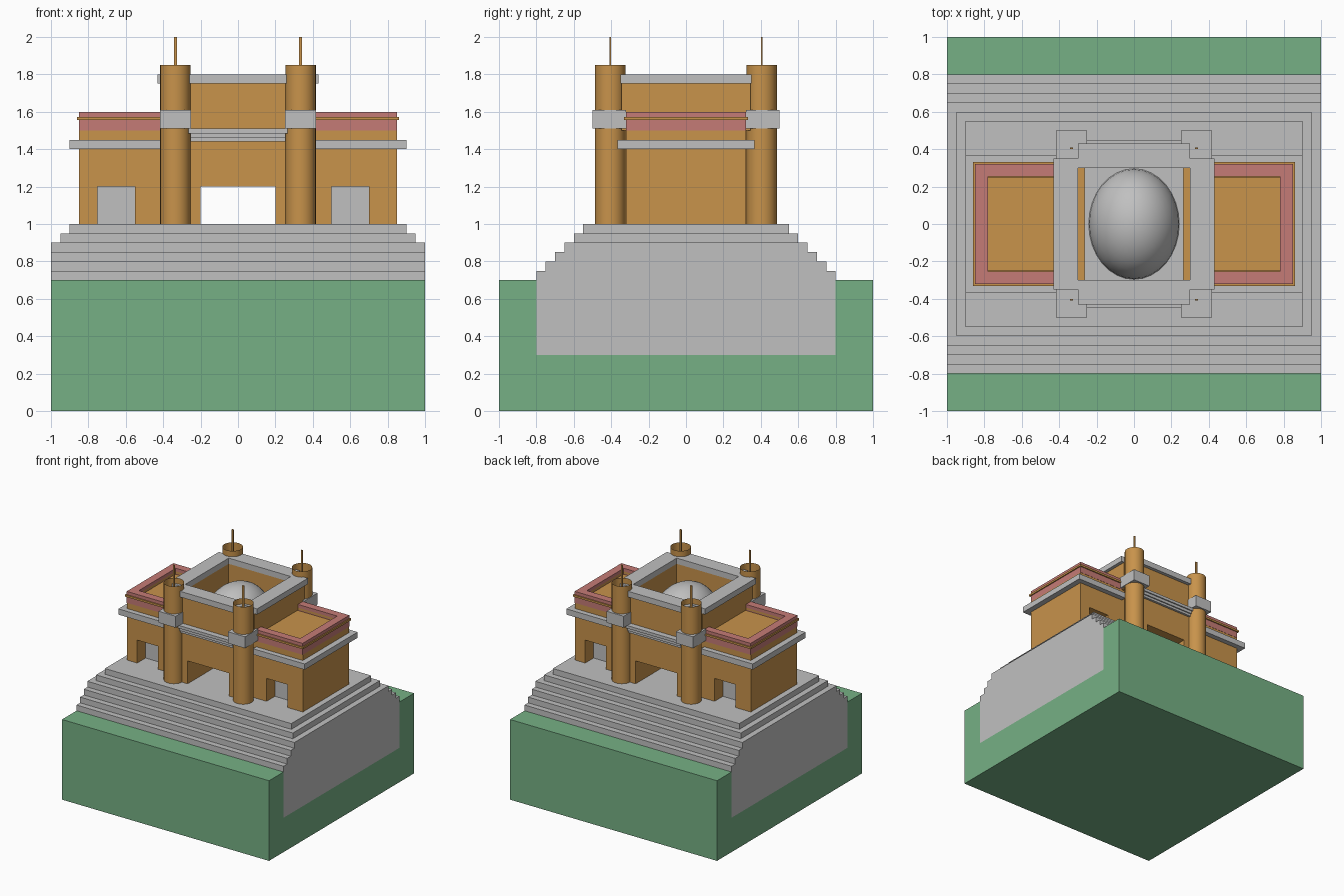
import bpy, bmesh, math
from mathutils import Matrix, Vector

cube = bpy.data.objects.get("Cube")
if cube:
    bpy.data.objects.remove(cube, do_unlink=True)


def material(name, rgb):
    lin = [(c / 255 / 12.92 if c < 11 else ((c / 255 + 0.055) / 1.055) ** 2.4) for c in rgb] + [1]
    m = bpy.data.materials.new(name)
    m.use_nodes = True
    m.diffuse_color = lin
    m.node_tree.nodes["Principled BSDF"].inputs["Base Color"].default_value = lin
    return m


STONE = material("grey stone", (192, 192, 192))
OCHRE = material("ochre plaster", (200, 147, 75))
GRASS = material("grass green", (118, 176, 133))
RED = material("terracotta red", (197, 123, 118))


def finish(name, bm, mat):
    bmesh.ops.recalc_face_normals(bm, faces=bm.faces)
    me = bpy.data.meshes.new(name)
    bm.to_mesh(me)
    bm.free()
    me.materials.append(mat)
    ob = bpy.data.objects.new(name, me)
    bpy.context.collection.objects.link(ob)
    return ob


def boxes(name, mat, *spans):
    """Boxes given as (x0, x1, y0, y1, z0, z1), joined in one object."""
    bm = bmesh.new()
    for x0, x1, y0, y1, z0, z1 in spans:
        mtx = (Matrix.Translation(((x0 + x1) / 2, (y0 + y1) / 2, (z0 + z1) / 2))
               @ Matrix.Diagonal((x1 - x0, y1 - y0, z1 - z0, 1)))
        bmesh.ops.create_cube(bm, size=1, matrix=mtx)
    return finish(name, bm, mat)


def prism(name, mat, points, axis, lo, hi):
    """Extrude a 2D outline along x, y or z."""
    bm = bmesh.new()
    place = {"x": lambda a, b: (lo, a, b), "y": lambda a, b: (a, lo, b), "z": lambda a, b: (a, b, lo)}[axis]
    face = bm.faces.new([bm.verts.new(place(a, b)) for a, b in points])
    ext = bmesh.ops.extrude_face_region(bm, geom=[face])
    move = Vector([(hi - lo) if axis == k else 0 for k in "xyz"])
    bmesh.ops.translate(bm, verts=[v for v in ext["geom"] if isinstance(v, bmesh.types.BMVert)], vec=move)
    return finish(name, bm, mat)


def turned_copy(ob, name):
    """Second copy, turned half way round the centre."""
    other = ob.copy()
    other.data = ob.data.copy()
    other.name = name
    other.data.transform(Matrix.Rotation(math.pi, 4, "Z"))
    bpy.context.collection.objects.link(other)


# Ground block with a trench that holds the stone base
prism("ground_block", GRASS, [(-1, 0), (1, 0), (1, 0.7), (0.8, 0.7), (0.8, 0.3),
                              (-0.8, 0.3), (-0.8, 0.7), (-1, 0.7)], "x", -1, 1)

# Stepped base: full-width stairs, then two smaller platforms
half = [(0.8, 0.3)]
for i in range(4):
    y, z = 0.8 - 0.05 * i, 0.75 + 0.05 * i
    half += [(y, z), (y - 0.05, z)] if i < 3 else [(y, z)]
prism("stepped_base", STONE, half + [(-y, z) for y, z in reversed(half)], "x", -1, 1)
boxes("lower_platform", STONE, (-0.95, 0.95, -0.6, 0.6, 0.9, 0.95))
boxes("upper_platform", STONE, (-0.9, 0.9, -0.55, 0.55, 0.95, 1.0))

# Central hall with a passage right through it
prism("central_hall", OCHRE, [(-0.3, 1), (-0.2, 1), (-0.2, 1.2), (0.2, 1.2), (0.2, 1), (0.3, 1),
                              (0.3, 1.5), (-0.3, 1.5)], "y", -0.41, 0.41)
boxes("stepped_ledge", STONE,
      (-0.255, 0.255, -0.43, 0.43, 1.44, 1.46),
      (-0.255, 0.255, -0.44, 0.44, 1.46, 1.485),
      (-0.265, 0.265, -0.45, 0.45, 1.485, 1.51))


# Four walls and coping around the open court
def court_ring(name, mat, out_x, out_y, side_y, z0, z1):
    spans = []
    for s in (-1, 1):
        ys, xs = sorted((s * 0.3, s * out_y)), sorted((s * 0.3, s * out_x))
        spans += [(-0.3, 0.3, *ys, z0, z1), (*xs, -side_y, side_y, z0, z1)]
    boxes(name, mat, *spans)


court_ring("court_walls", OCHRE, 0.4, 0.4, 0.345, 1.5, 1.75)
court_ring("court_coping", STONE, 0.43, 0.43, 0.35, 1.75, 1.8)

# Dome in the court
bm = bmesh.new()
bmesh.ops.create_uvsphere(bm, u_segments=32, v_segments=16, radius=1)
bmesh.ops.transform(bm, verts=bm.verts, matrix=Matrix.Translation((0, 0, 1.5)) @ Matrix.Diagonal((0.243, 0.297, 0.27, 1)))
bmesh.ops.bisect_plane(bm, geom=bm.verts[:] + bm.edges[:] + bm.faces[:],
                       plane_co=(0, 0, 1.5), plane_no=(0, 0, 1), clear_inner=True)
for f in bm.faces:
    f.smooth = True
finish("dome", bm, STONE)

# Wings: ground storey with a door niche front and back, upper storey, cornice, parapet
D = 0.2
wing_parts = [
    prism("wing_ground_storey", OCHRE,
          [(0.3, -0.32), (0.5, -0.32), (0.5, -D), (0.7, -D), (0.7, -0.32), (0.85, -0.32),
           (0.85, 0.32), (0.75, 0.32), (0.75, D), (0.55, D), (0.55, 0.32), (0.3, 0.32)], "z", 1.0, 1.2),
    boxes("wing_upper_storey", OCHRE, (0.3, 0.85, -0.32, 0.32, 1.2, 1.5)),
    boxes("wing_doors", STONE, (0.5, 0.7, -D - 0.005, -D, 1.0, 1.2), (0.55, 0.75, D, D + 0.005, 1.0, 1.2)),
    boxes("wing_cornice", STONE, (0.4, 0.9, -0.365, 0.365, 1.4, 1.45)),
    boxes("wing_roof", OCHRE, (0.3, 0.78, -0.25, 0.25, 1.5, 1.55)),
]


def parapet(name, mat, x, y, z0, z1):
    return prism(name, mat, [(0.4, -y), (x, -y), (x, y), (0.4, y), (0.4, 0.255), (0.78, 0.255),
                             (0.78, -0.255), (0.4, -0.255)], "z", z0, z1)


wing_parts += [
    parapet("wing_parapet_lower", RED, 0.85, 0.322, 1.5, 1.555),
    parapet("wing_parapet_trim", OCHRE, 0.86, 0.332, 1.555, 1.572),
    parapet("wing_parapet_upper", RED, 0.85, 0.322, 1.572, 1.6),
]
for part in wing_parts:
    base = part.name
    part.name = "left_" + base
    turned_copy(part, "right_" + base)

# Corner columns: open tubes with a square collar and a mast
for sx, side in ((1, "left"), (-1, "right")):
    for sy, end in ((-1, "front"), (1, "back")):
        x, y, tag = sx * 0.335, sy * 0.405, f"{end}_{side}_"
        bm = bmesh.new()
        bmesh.ops.create_cone(bm, cap_ends=False, segments=32, radius1=0.081, radius2=0.081, depth=0.85,
                              matrix=Matrix.Translation((x, y, 1.425)))
        for f in bm.faces:
            f.smooth = True
        finish(tag + "column", bm, OCHRE)
        cy = sy * 0.41
        boxes(tag + "collar", STONE, (x - 0.083, x + 0.083, cy - 0.09, cy + 0.09, 1.51, 1.61))
        boxes(tag + "mast", OCHRE, (x - 0.008, x + 0.008, y - 0.005, y + 0.005, 1.61, 2.0))
